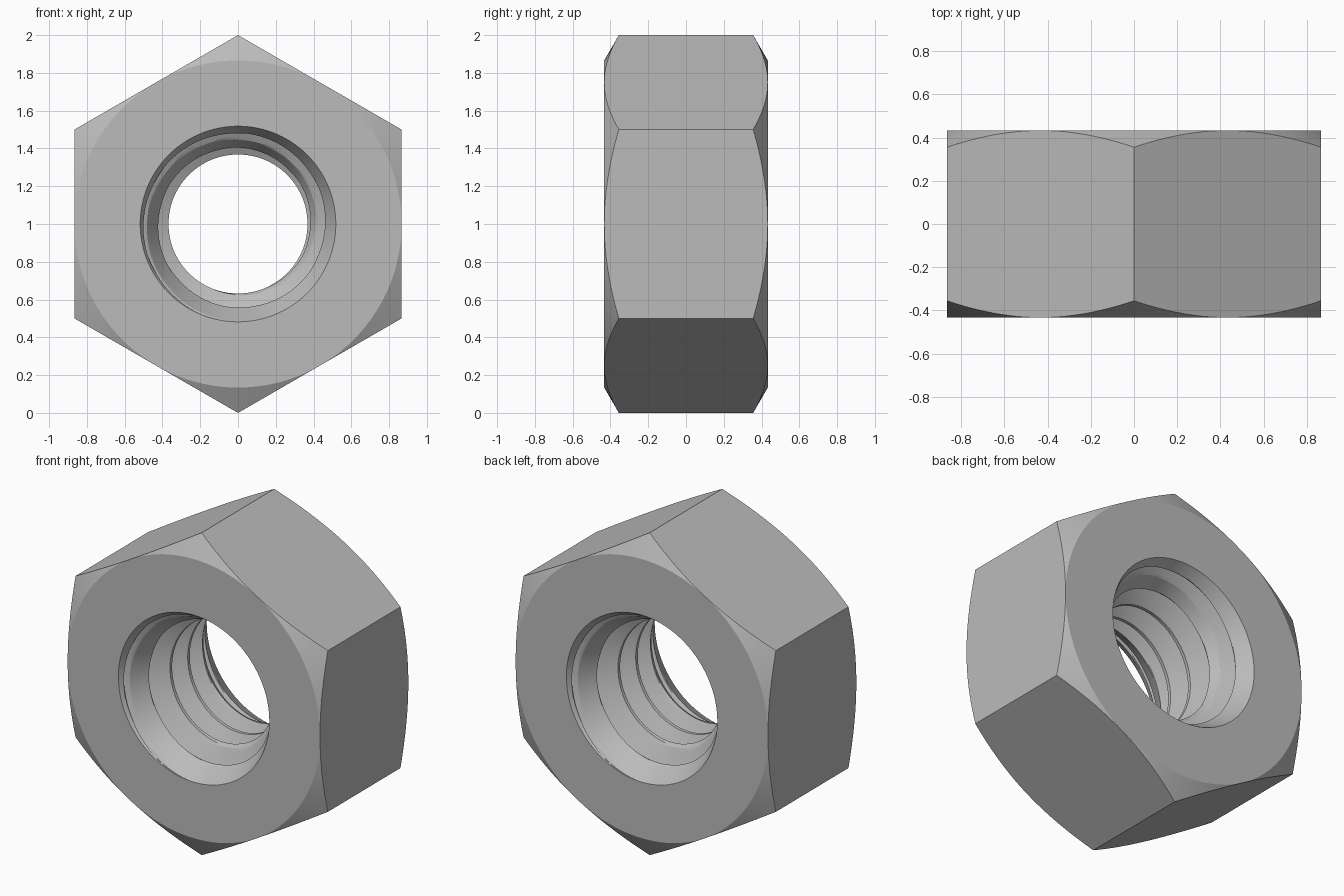
import bpy
import bmesh
from math import sin, cos, pi, radians

default = bpy.data.objects.get("Cube")
if default:
    bpy.data.objects.remove(default, do_unlink=True)

COLS = 120                     # columns around the axis, a multiple of six
FLAT = 0.866                   # centre to flat
HALF = 0.433                   # half thickness
PITCH = 2 * HALF / 5
ROOT, CREST = 0.518, 0.368     # thread radii
LAND = 0.06                    # half width of crest land, in pitches
STEPS = 12                     # samples along one thread flank
CHAMFER = 0.577                # slope of outer chamfer and countersink

# One pitch of thread: root, flank, crest land, flank
flank = [(i / STEPS) * (0.5 - LAND) for i in range(STEPS + 1)]
samples = flank + [1 - s for s in reversed(flank[1:])]


def bore_radius(y, s):
    """Widest of the thread groove and the two countersinks."""
    depth = min(min(s, 1 - s) / (0.5 - LAND), 1)
    thread = ROOT - (ROOT - CREST) * depth
    return max(thread, ROOT - CHAMFER * (HALF - abs(y)))


def section(turn):
    """Closed (radius, y) cross-section at a fraction of a turn."""
    points = []
    for k in range(-1, 5):
        for s in samples:
            y = -HALF + PITCH * (k + s + turn)
            y = max(-HALF, min(HALF, y))
            points.append((bore_radius(y, s), y))
    points[0] = (ROOT, -HALF)
    points.append((ROOT, HALF))
    # Hexagon with a corner at the bottom, trimmed by a cone at each end
    corner = (turn * 6) % 1 * pi / 3 - pi / 6
    outer = FLAT / cos(corner)
    edge = HALF - CHAMFER * (outer - FLAT)
    return points + [(FLAT, HALF), (outer, edge), (outer, -edge), (FLAT, -HALF)]


# Sweep the changing section clockwise round the axis, then weld
bm = bmesh.new()
columns = []
for i in range(COLS + 1):
    t = 2 * pi * i / COLS
    columns.append([bm.verts.new((-r * sin(t), y, 1 - r * cos(t)))
                    for r, y in section(i / COLS)])
for a, b in zip(columns, columns[1:]):
    for j in range(len(a)):
        n = (j + 1) % len(a)
        bm.faces.new((a[j], a[n], b[n], b[j]))
bmesh.ops.remove_doubles(bm, verts=bm.verts, dist=0.0001)
bmesh.ops.recalc_face_normals(bm, faces=bm.faces)

mesh = bpy.data.meshes.new("hex_nut")
bm.to_mesh(mesh)
bm.free()
nut = bpy.data.objects.new("hex_nut", mesh)
bpy.context.collection.objects.link(nut)

# Plain steel
steel = bpy.data.materials.new("grey_steel")
steel.use_nodes = True
colour = (0.5, 0.5, 0.5, 1)
steel.diffuse_color = colour
steel.node_tree.nodes["Principled BSDF"].inputs["Base Color"].default_value = colour
mesh.materials.append(steel)

# Smooth cones and thread, crisp edges
bpy.ops.object.select_all(action="DESELECT")
nut.select_set(True)
bpy.context.view_layer.objects.active = nut
bpy.ops.object.shade_smooth_by_angle(angle=radians(18))
